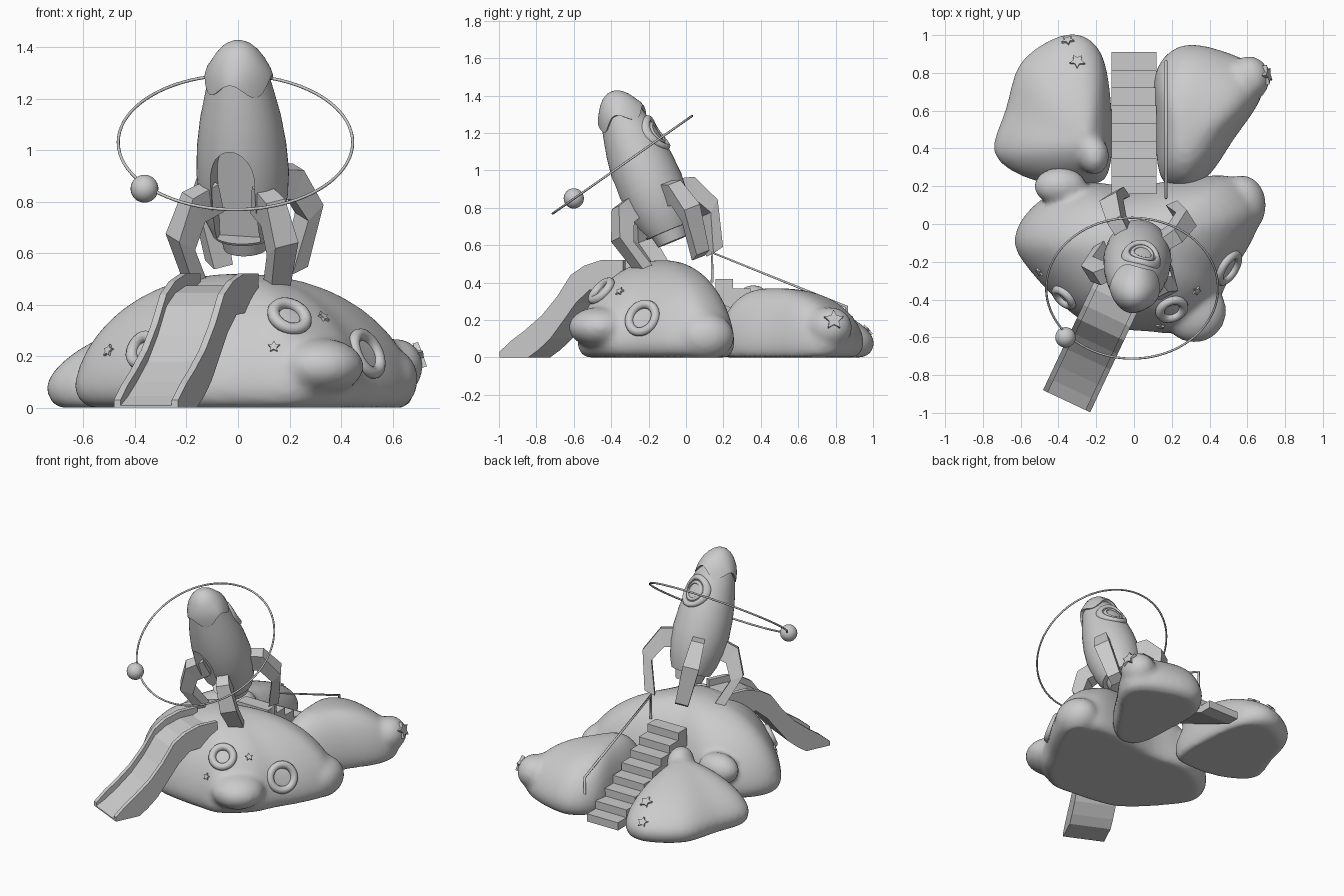
import bpy, bmesh
from math import pi, sin, cos, sqrt
from mathutils import Vector, Matrix
from mathutils.bvhtree import BVHTree

if "Cube" in bpy.data.objects:
    bpy.data.objects.remove(bpy.data.objects["Cube"])


def finish(name, bm, matrix=None, smooth=None):
    bmesh.ops.recalc_face_normals(bm, faces=bm.faces)
    if matrix:
        bm.transform(matrix)
    me = bpy.data.meshes.new(name)
    bm.to_mesh(me)
    bm.free()
    ob = bpy.data.objects.new(name, me)
    bpy.context.collection.objects.link(ob)
    if smooth:
        bpy.context.view_layer.objects.active = ob
        bpy.ops.object.select_all(action='DESELECT')
        ob.select_set(True)
        bpy.ops.object.shade_smooth_by_angle(angle=smooth)
    return ob


def loft(bm, rings, caps=True):
    """Bridge closed rings of points."""
    rows = [[bm.verts.new(p) for p in r] for r in rings]
    n = len(rows[0])
    for a, b in zip(rows, rows[1:]):
        for i in range(n):
            bm.faces.new((a[i], a[(i + 1) % n], b[(i + 1) % n], b[i]))
    if caps:
        bm.faces.new(rows[0])
        bm.faces.new(rows[-1])


def lathe(name, profile, matrix, wave=lambda a, i: 0, n=48):
    bm = bmesh.new()
    loft(bm, [[(r * cos(a), r * sin(a), z + wave(a, i)) for a in [2 * pi * k / n for k in range(n)]]
              for i, (r, z) in enumerate(profile)])
    return finish(name, bm, matrix, 0.6)


def prism(name, pts, x0, x1, matrix=None):
    """Extrude a (y, z) polygon along x."""
    bm = bmesh.new()
    loft(bm, [[(x, y, z) for y, z in pts] for x in (x0, x1)])
    return finish(name, bm, matrix)


def torus(name, R, r, matrix, n=48, m=10, warp=None):
    bm = bmesh.new()
    rows = [[bm.verts.new(((R + r * cos(v)) * cos(u), (R + r * cos(v)) * sin(u), r * sin(v)))
             for v in [2 * pi * j / m for j in range(m)]] for u in [2 * pi * i / n for i in range(n)]]
    for i in range(n):
        a, b = rows[i], rows[(i + 1) % n]
        for j in range(m):
            bm.faces.new((a[j], a[(j + 1) % m], b[(j + 1) % m], b[j]))
    if warp:
        for v in bm.verts:
            v.co = warp(v.co)
    return finish(name, bm, matrix, 1.0)


def tube(name, pts, r):
    cu = bpy.data.curves.new(name, 'CURVE')
    cu.dimensions = '3D'
    cu.bevel_depth = r
    cu.use_fill_caps = True
    sp = cu.splines.new('POLY')
    sp.points.add(len(pts) - 1)
    for p, c in zip(sp.points, pts):
        p.co = (*c, 1)
    ob = bpy.data.objects.new(name, cu)
    bpy.context.collection.objects.link(ob)


def bake(ob):
    dg = bpy.context.evaluated_depsgraph_get()
    me = bpy.data.meshes.new_from_object(ob.evaluated_get(dg))
    ob.modifiers.clear()
    ob.data = me


def rock(name, outline, peak, h, e, lumps):
    """Rounded boulder from a ground outline, with blended lumps."""
    pts = [Vector(p) for p in outline]
    n, ring = len(pts), []
    for i in range(n):
        a, b, c, d = (pts[(i + k) % n] for k in (-1, 0, 1, 2))
        for t in (0, .25, .5, .75):
            ring.append(.5 * (2 * b + (c - a) * t + (2 * a - 5 * b + 4 * c - d) * t * t
                              + (3 * b - a - 3 * c + d) * t ** 3))
    pk = Vector(peak)
    levels = [(.9, 0), (.96, .02), (.99, .05)]
    levels += [(s, .08 + (h - .08) * max(0, 1 - s ** e) ** .6)
               for s in [cos(pi / 2 * k / 12) for k in range(12)] + [.04]]
    bm = bmesh.new()
    loft(bm, [[(*(pk + (p - pk) * s), z) for p in ring] for s, z in levels])
    for c, r in lumps:
        bmesh.ops.create_uvsphere(bm, u_segments=24, v_segments=16, radius=1,
                                  matrix=Matrix.Translation(c) @ Matrix.Diagonal((*r, 1)))
    ob = finish(name, bm)
    m = ob.modifiers.new('blend', 'REMESH')
    m.mode, m.voxel_size, m.use_smooth_shade = 'VOXEL', .018, True
    m = ob.modifiers.new('soften', 'SMOOTH')
    m.factor, m.iterations = .5, 10
    bake(ob)
    for v in ob.data.vertices:
        v.co.z = max(v.co.z, 0)
    bm = bmesh.new()
    bm.from_mesh(ob.data)
    tree = BVHTree.FromBMesh(bm)
    bm.free()
    return tree


def on_surface(tree, origin, direction):
    """Matrix sitting on the rock, z along its normal."""
    loc, nor, _, _ = tree.ray_cast(Vector(origin), Vector(direction))
    if loc is None:
        loc, nor, _, _ = tree.find_nearest(Vector(origin) + Vector(direction) * 1.5)
    return Matrix.Translation(loc) @ nor.to_track_quat('Z', 'Y').to_matrix().to_4x4()


# Rocks
main = rock('main_rock', [(.68, .1), (.63, -.08), (.51, -.28), (.43, -.43), (.25, -.57), (.08, -.57),
                          (-.12, -.55), (-.31, -.49), (-.55, -.25), (-.635, -.08), (-.53, .1),
                          (-.3, .22), (0, .2), (.25, .24), (.53, .25)], (0, -.12), .52, 2.2,
            [((.32, -.46, .16), (.17, .17, .11)), ((.57, .1, .11), (.13, .16, .13)),
             ((-.39, .2, .23), (.14, .1, .1))])
right_rock = rock('right_rock', [(.12, .82), (.27, .95), (.52, .9), (.67, .8), (.67, .66), (.53, .45),
                                 (.4, .26), (.27, .17), (.14, .25), (.11, .55)], (.28, .46), .37, 2.6,
                  [((.61, .77, .16), (.11, .12, .11))])
left_rock = rock('left_rock', [(-.34, 1.01), (-.17, .9), (-.115, .55), (-.13, .29), (-.22, .21), (-.53, .23),
                               (-.74, .37), (-.68, .61), (-.59, .87)], (-.25, .43), .35, 1.5,
                 [((-.21, .36, .29), (.08, .1, .1))])

# Ring ornaments on the main rock
for i, (x, z, R) in enumerate([(.2, .355, .066), (.5, .21, .08), (-.37, .225, .055)]):
    torus(f'rock_ring_{i + 1}', R, .024, on_surface(main, (x, -2, z), (0, 1, 0)), 32)

# Raised stars
stars = [(main, (-.5, -2, .22), (0, 1, 0), .026), (main, (.33, -2, .35), (0, 1, 0), .026),
         (main, (.14, -2, .235), (0, 1, 0), .024), (right_rock, (2, .79, .2), (-1, 0, 0), .055),
         (left_rock, (-.35, .97, 2), (0, 0, -1), .035), (left_rock, (-.3, .86, 2), (0, 0, -1), .042)]
for i, (tree, o, d, R) in enumerate(stars):
    bm = bmesh.new()
    loft(bm, [[((R, R * .5)[k % 2] * sin(pi * k / 5), (R, R * .5)[k % 2] * cos(pi * k / 5), z)
               for k in range(10)] for z in (-.012, .01)])
    finish(f'star_{i + 1}', bm, on_surface(tree, o, d))

# Stairs and handrail
steps = [(.91, 0)]
for i in range(8):
    y, z = .91 - .094 * i, .0525 * (i + 1)
    steps += [(y, z), (y - .094, z)]
prism('stairs', steps + [(.158, .3), (.82, 0)], -.118, .118)
tube('handrail', [(.17, .14, .4), (.17, .14, .56), (.17, .86, .27), (.17, .86, .06)], .008)

# Slide: bed and two raised sides
top = [(-.08, .52), (.05, .52), (.15, .49), (.23, .44), (.31, .325), (.4, .225), (.5, .145), (.58, .09), (.65, .03)]
bottom = [(.65, 0), (.48, 0), (.42, .04), (.35, .1), (.27, .2), (.2, .29), (.12, .36), (-.08, .38)]
slide_m = Matrix.Translation((-.08, -.35, 0)) @ Matrix.Rotation(-.44, 4, 'Z')
bed = [(-d, max(z - .045, .008)) for d, z in top] + [(-d, z) for d, z in bottom]
side = [(-d, z) for d, z in top + bottom]
prism('slide_bed', bed, -.115, .115, slide_m)
prism('slide_left_side', side, -.138, -.11, slide_m)
prism('slide_right_side', side, .11, .138, slide_m)

# Rocket body, leaning forward
ship = (Matrix.Translation((.03, -.07, .62)) @ Matrix.Rotation(-.04, 4, 'Y')
        @ Matrix.Rotation(.39, 4, 'X') @ Matrix.Rotation(-.27, 4, 'Z'))
hull = [(.125, .06), (.15, .12), (.172, .22), (.18, .32), (.173, .44), (.157, .55), (.132, .66), (.112, .74)]
body = lathe('rocket_body', [(.085, 0), (.098, .06)] + hull, ship)
lathe('rocket_nose', [(.115, .705), (.133, .705), (.125, .745), (.106, .785), (.083, .82), (.055, .848),
                      (.025, .864), (.002, .867)], ship,
      lambda a, i: .03 * cos(4 * a) if i < 2 else .012 * cos(4 * a) if i == 2 else 0)

# Arched doorway cut in the body
arch = [(-.088, .07), (.088, .07)] + [(.088 * cos(pi * k / 16), .34 + .13 * sin(pi * k / 16)) for k in range(17)]
bm = bmesh.new()
loft(bm, [[(x, y, z) for x, z in arch] for y in (-.05, -.4)])
cutter = finish('door_cutter', bm, ship)
cutter.hide_render = True
m = body.modifiers.new('doorway', 'BOOLEAN')
m.operation, m.object, m.solver = 'DIFFERENCE', cutter, 'EXACT'
bake(body)
bpy.data.objects.remove(cutter)


# Round window wrapped on the back of the hull
def hug(co):
    t = .57 + co.y
    for (r0, t0), (r1, t1) in zip(hull, hull[1:]):
        if t0 <= t <= t1:
            R = r0 + (r1 - r0) * (t - t0) / (t1 - t0)
            break
    return Vector((co.x, sqrt(max(R * R - co.x ** 2, 0)) + co.z, t))


torus('window_frame', .088, .018, ship, 40, 10, hug)
torus('window_inner_rim', .055, .01, ship, 40, 8, hug)

# Four bent legs
stations = [((.11, .19), (.13, .31), .035), ((.2, .17), (.25, .28), .042),
            ((.255, .07), (.325, .12), .052), ((.18, -.14), (.25, -.125), .042)]
for k, name in enumerate(['right_leg', 'back_leg', 'left_leg', 'front_leg']):
    bm = bmesh.new()
    loft(bm, [[(a[0], -w, a[1]), (a[0], w, a[1]), (b[0], w, b[1]), (b[0], -w, b[1])] for a, b, w in stations])
    finish(name, bm, ship @ Matrix.Rotation(pi / 4 + k * pi / 2, 4, 'Z'))

# Orbit hoop and its ball
torus('orbit_hoop', .455, .006, Matrix.Translation((-.01, -.34, 1.03)) @ Matrix.Rotation(.611, 4, 'X'), 80, 8)
bm = bmesh.new()
bmesh.ops.create_uvsphere(bm, u_segments=24, v_segments=16, radius=.054)
finish('orbit_ball', bm, Matrix.Translation((-.363, -.6, .85)), 1.0)
